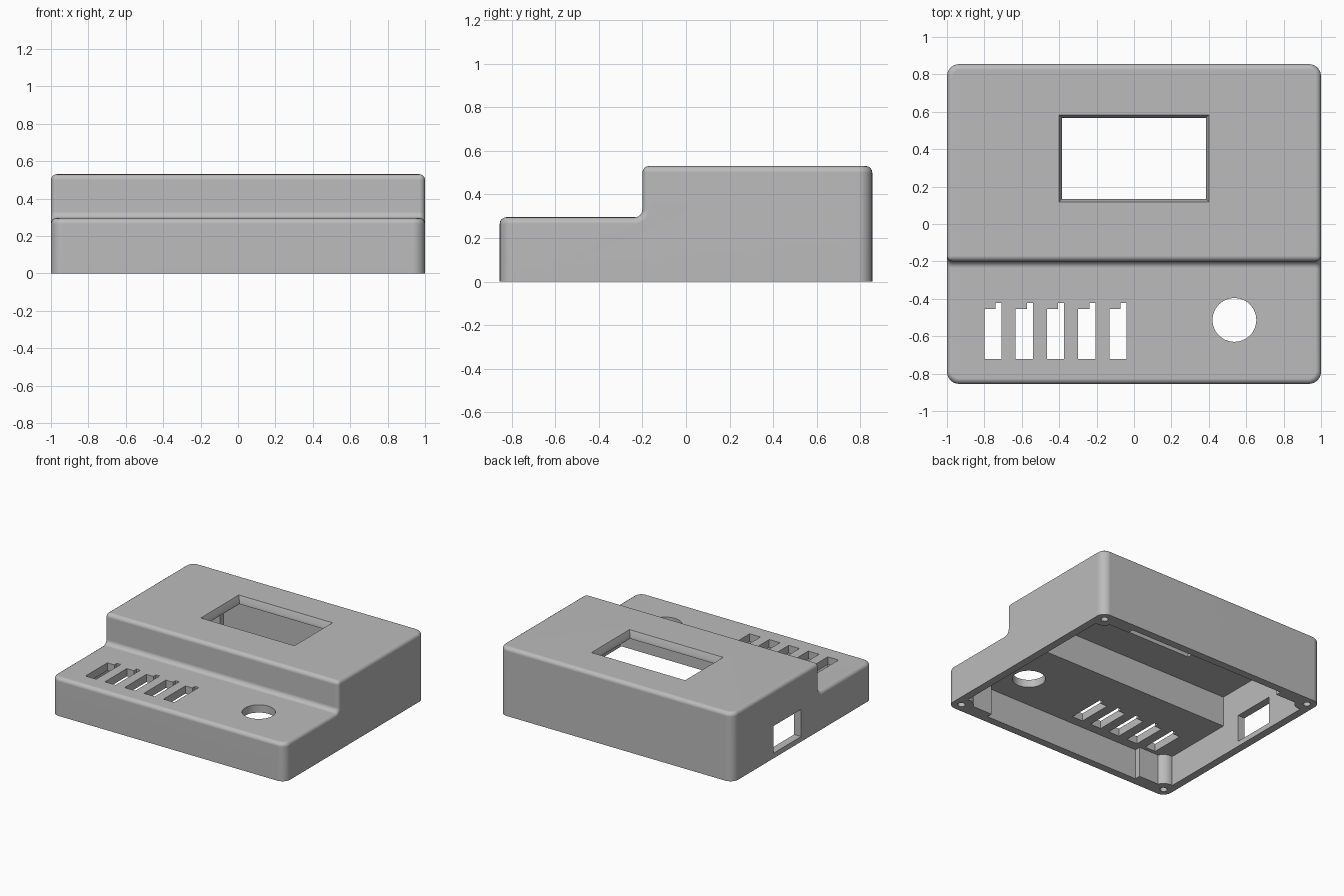
import bpy, bmesh
from math import sin, cos, pi, radians

cube = bpy.data.objects.get("Cube")
if cube:
    bpy.data.objects.remove(cube, do_unlink=True)

W, D, LOW, HIGH, STEP = 1.0, 0.855, 0.295, 0.53, -0.2
WALL = 0.06

grey = bpy.data.materials.new("light_grey_plastic")
grey.use_nodes = True
colour = (0.5, 0.5, 0.5, 1)
grey.diffuse_color = colour
grey.node_tree.nodes["Principled BSDF"].inputs["Base Color"].default_value = colour


def loft(name, rings):
    """Solid skinned through matching rings of points, capped at both ends."""
    bm = bmesh.new()
    loops = [[bm.verts.new(p) for p in ring] for ring in rings]
    for a, b in zip(loops, loops[1:]):
        for i in range(len(a)):
            j = (i + 1) % len(a)
            bm.faces.new((a[i], a[j], b[j], b[i]))
    bm.faces.new(loops[0])
    bm.faces.new(loops[-1])
    bmesh.ops.recalc_face_normals(bm, faces=bm.faces)
    mesh = bpy.data.meshes.new(name)
    bm.to_mesh(mesh)
    bm.free()
    mesh.materials.append(grey)
    obj = bpy.data.objects.new(name, mesh)
    bpy.context.collection.objects.link(obj)
    return obj


def upright(name, points, z0, z1):
    return loft(name, [[(x, y, z) for x, y in points] for z in (z0, z1)])


def across(name, profile, half):
    return loft(name, [[(x, y, z) for y, z in profile] for x in (-half, half)])


def rect(x0, x1, y0, y1):
    return [(x0, y0), (x1, y0), (x1, y1), (x0, y1)]


def circle(cx, cy, r, n):
    return [(cx + r * cos(2 * pi * i / n), cy + r * sin(2 * pi * i / n)) for i in range(n)]


def subtract(target, cutters):
    """Cut solids out of the target, then throw the cutters away."""
    for c in cutters:
        c.hide_render = True
        mod = target.modifiers.new("cut", 'BOOLEAN')
        mod.operation, mod.solver, mod.object = 'DIFFERENCE', 'EXACT', c
    bpy.context.view_layer.update()
    graph = bpy.context.evaluated_depsgraph_get()
    mesh = bpy.data.meshes.new_from_object(target.evaluated_get(graph))
    target.modifiers.clear()
    target.data = mesh
    for c in cutters:
        bpy.data.objects.remove(c, do_unlink=True)


def bevel(bm, edges, size, segments):
    bmesh.ops.bevel(bm, geom=edges, offset=size, offset_type='OFFSET',
                    segments=segments, profile=0.5, affect='EDGES')
    bm.normal_update()


# Stepped outer body, with a fillet at the foot of the step
R = 0.035
fillet = [(STEP - R + R * cos(a), LOW + R + R * sin(a))
          for a in (-i * pi / 8 for i in range(5))]
case = across("enclosure_shell",
              [(-D, 0), (D, 0), (D, HIGH), (STEP, HIGH)] + fillet + [(-D, LOW)], W)

# Round the four upright corners, then every upper edge
bm = bmesh.new()
bm.from_mesh(case.data)
bm.normal_update()
corners = [e for e in bm.edges
           if all(abs(v.co.y) > D - 0.01 for v in e.verts)
           and abs(e.verts[0].co.z - e.verts[1].co.z) > 0.1]
bevel(bm, corners, 0.065, 6)
upper = [e for e in bm.edges
         if min(v.co.z for v in e.verts) > 0.2 and e.calc_face_angle_signed() > 0.8]
bevel(bm, upper, 0.03, 4)
bm.to_mesh(case.data)
bm.free()

# Hollow interior, leaving corner posts and thicker wall ends
inner = D - WALL
cavity = across("cavity_cutter",
                [(-inner, -0.1), (inner, -0.1), (inner, HIGH - WALL),
                 (STEP + WALL, HIGH - WALL), (STEP + WALL, LOW - WALL),
                 (-inner, LOW - WALL)], W - WALL)
kept = []
signs = [(sx, sy) for sx in (-1, 1) for sy in (-1, 1)]
for sx, sy in signs:
    kept.append(upright("post", circle(sx * 0.925, sy * 0.78, 0.08, 32), -0.2, 0.6))
    xs = sorted((sx * 0.68, sx * 1.1))
    ys = sorted((sy * (inner - 0.045), sy * 1.0))
    kept.append(upright("wall_end", rect(*xs, *ys), -0.2, 0.6))
subtract(cavity, kept)

cutters = [cavity]

# Screw holes up into the posts
for sx, sy in signs:
    cutters.append(upright("screw_hole", circle(sx * 0.93, sy * 0.785, 0.026, 20), -0.1, 0.2))

# Display window with a chamfered rim
rings = []
for grow, z in ((0, 0.4), (0, 0.49), (0.016, HIGH), (0.016, 0.6)):
    outline = rect(-0.385 - grow, 0.385 + grow, 0.134 - grow, 0.567 + grow)
    rings.append([(x, y, z) for x, y in outline])
cutters.append(loft("display_window", rings))

# Row of notched slots and the round opening on the lower deck
for i in range(5):
    x = -0.80 + 0.167 * i
    notch = [(x, -0.722), (x + 0.092, -0.722), (x + 0.092, -0.422),
             (x + 0.06, -0.422), (x + 0.06, -0.455), (x, -0.455)]
    cutters.append(upright("slot", notch, 0.15, 0.4))
cutters.append(upright("round_opening", circle(0.537, -0.513, 0.117, 48), 0.15, 0.4))

# Cable port in the right wall
cutters.append(upright("cable_port", rect(-1.1, -0.85, 0.02, 0.36), 0.04, 0.25))

subtract(case, cutters)

# Smooth rounded edges while keeping flat areas flat
bpy.ops.object.select_all(action='DESELECT')
case.select_set(True)
bpy.context.view_layer.objects.active = case
bpy.ops.object.shade_smooth_by_angle(angle=radians(30))
weighted = case.modifiers.new("flat_areas", 'WEIGHTED_NORMAL')
weighted.keep_sharp = True
